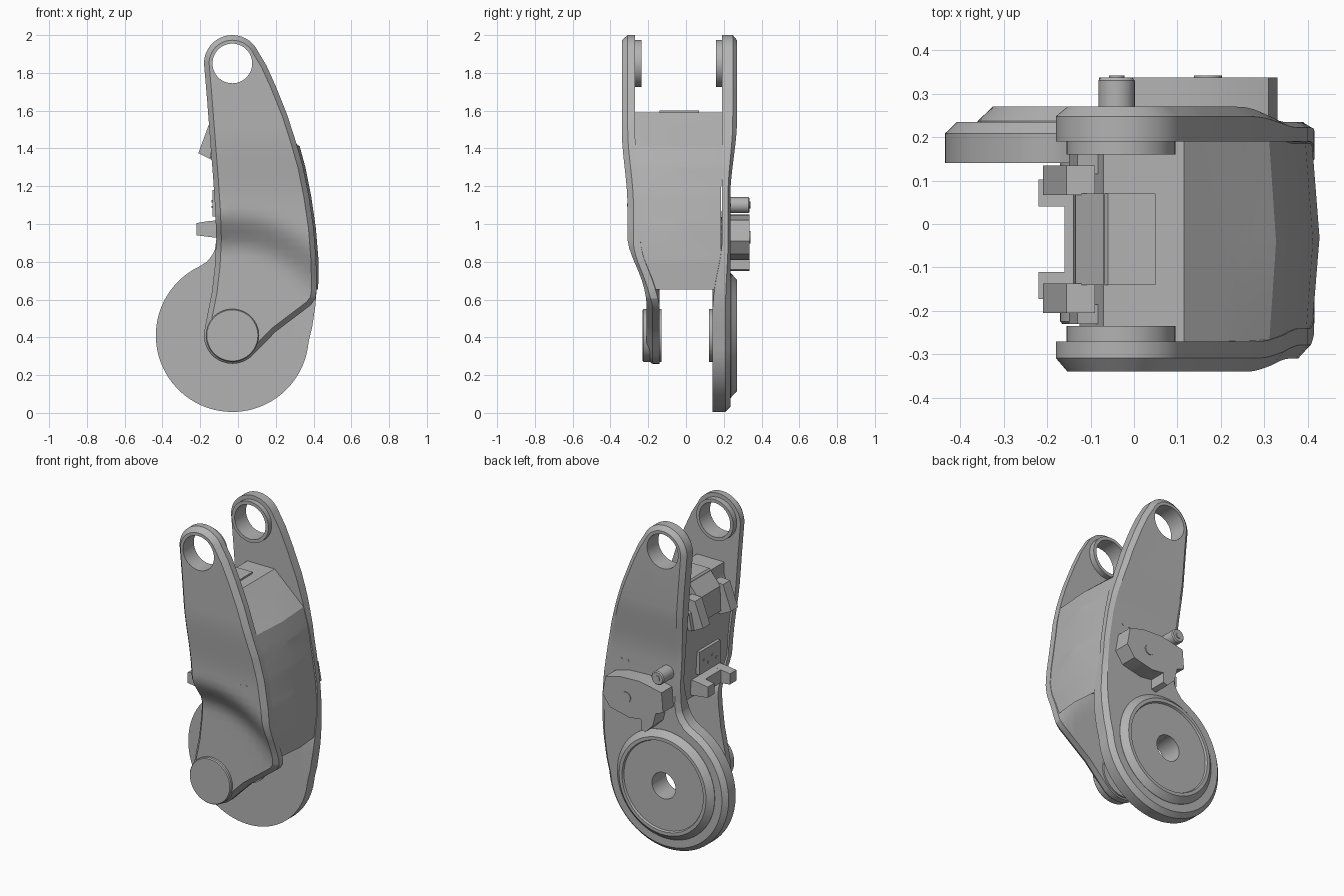
import bpy, bmesh, math
from mathutils import Vector

if "Cube" in bpy.data.objects:
    bpy.data.objects.remove(bpy.data.objects["Cube"])

grey = bpy.data.materials.new("plain_grey")
grey.use_nodes = True
grey.diffuse_color = (0.45, 0.45, 0.45, 1)
grey.node_tree.nodes["Principled BSDF"].inputs["Base Color"].default_value = (0.45, 0.45, 0.45, 1)

PX, PZ, EZ = -0.03, 0.41, 1.85   # joint axis x, pivot height, ear hole height


def finish(name, bm):
    bmesh.ops.recalc_face_normals(bm, faces=bm.faces)
    me = bpy.data.meshes.new(name)
    bm.to_mesh(me)
    bm.free()
    me.materials.append(grey)
    ob = bpy.data.objects.new(name, me)
    bpy.context.collection.objects.link(ob)
    shade(ob)
    return ob


def shade(ob):
    bpy.ops.object.select_all(action='DESELECT')
    ob.select_set(True)
    bpy.context.view_layer.objects.active = ob
    bpy.ops.object.shade_smooth_by_angle(angle=math.radians(25))


def arc(cz, r, a0, a1, n):
    angs = [math.radians(a0 + (a1 - a0) * i / n) for i in range(n + 1)]
    return [(PX + r * math.cos(a), cz + r * math.sin(a)) for a in angs]


def inset(pts, d):
    out = []
    for i, p in enumerate(pts):
        p = Vector(p)
        a = (p - Vector(pts[i - 1])).normalized()
        b = (Vector(pts[(i + 1) % len(pts)]) - p).normalized()
        n = Vector((-a.y - b.y, a.x + b.x)).normalized()
        out.append(p + n * d / max(0.5, n.dot(Vector((-a.y, a.x)))))
    return out


def loft(pts, levels):
    """Counter-clockwise xz outline stacked along y with an inset at each level."""
    bm = bmesh.new()
    rings = [[bm.verts.new((x, y, z)) for x, z in inset(pts, d)] for y, d in levels]
    for r0, r1 in zip(rings, rings[1:]):
        for i in range(len(r0)):
            bm.faces.new((r0[i - 1], r0[i], r1[i], r1[i - 1]))
    bm.faces.new(rings[0])
    bm.faces.new(rings[-1])
    return bm


def cut(bm, co, no):
    bmesh.ops.bisect_plane(bm, geom=bm.verts[:] + bm.edges[:] + bm.faces[:],
                           dist=1e-5, plane_co=co, plane_no=no)


def slab(bm, name, near, far):
    """Slice into a grid, then stretch unit depth between two surfaces."""
    for i in range(22):
        cut(bm, (0, 0, 0.62 + i * 0.042), (0, 0, 1))
    for i in range(11):
        cut(bm, (-0.093 + i * 0.05, 0, 0), (1, 0, 0))
    for v in bm.verts:
        a, b = near(v.co.x, v.co.z), far(v.co.x, v.co.z)
        v.co.y = a + (b - a) * v.co.y
    bmesh.ops.triangulate(bm, faces=[f for f in bm.faces if len(f.verts) > 4])
    return finish(name, bm)


def prism(name, pts, y0, y1, bevel=0.0):
    levels = [(y0, 0), (y1 - bevel, 0)] + ([(y1, bevel)] if bevel else [])
    return finish(name, loft(pts, levels))


def lathe(name, x, z, profile, n=64):
    """Closed (radius, y) profile spun about the y direction."""
    bm = bmesh.new()
    rings = [[bm.verts.new((x + r * math.cos(k * math.tau / n), y, z + r * math.sin(k * math.tau / n)))
              for k in range(n)] for r, y in profile]
    for j in range(len(rings)):
        for k in range(n):
            bm.faces.new((rings[j - 1][k - 1], rings[j - 1][k], rings[j][k], rings[j][k - 1]))
    bmesh.ops.remove_doubles(bm, verts=bm.verts, dist=1e-5)
    return finish(name, bm)


def pin(name, x, z, r, y0, y1, n=32):
    return lathe(name, x, z, [(0, y0), (r, y0), (r, y1), (0, y1)], n)


def bore(ob, z, r):
    tool = pin("bore_cutter", PX, z, r, -1, 1, 64)
    mod = ob.modifiers.new("bore", 'BOOLEAN')
    mod.object, mod.operation, mod.solver = tool, 'DIFFERENCE', 'EXACT'
    bpy.context.view_layer.objects.active = ob
    bpy.ops.object.modifier_apply(modifier=mod.name)
    bpy.data.objects.remove(tool)
    shade(ob)


# Surfaces the side plates and body follow
def ease(t):
    t = min(1, max(0, t))
    return t * t * (3 - 2 * t)


def step(x, z):
    return ease((0.66 - math.hypot(x - PX, z - PZ)) / 0.22)


def front_out(x, z):
    return -0.34 + 0.03 * ease((1.5 - z) / 0.4) + 0.1 * step(x, z)


def back_out(x, z):
    return 0.27 - 0.035 * ease((1.55 - z) / 0.4)


# Side plates with ears
ear = arc(EZ, 0.15, 25, 180, 28)
left_edge = [(-0.163, 1.65), (-0.148, 1.45), (-0.132, 1.25), (-0.12, 1.07), (-0.115, 0.92)]
right_edge = [(0.416, 0.65), (0.414, 0.8), (0.4, 0.98), (0.375, 1.15), (0.345, 1.3),
              (0.305, 1.44), (0.26, 1.58), (0.2, 1.73), (0.15, 1.84)]
front_low = [(-0.122, 0.78), (-0.138, 0.64), (-0.16, 0.53)] + arc(PZ, 0.15, 172, 312, 24) \
    + [(0.2, 0.43), (0.385, 0.57), (0.41, 0.605)]
back_low = [(-0.122, 0.865), (-0.14, 0.83), (-0.165, 0.8)] + arc(PZ, 0.405, 115, 355, 56) \
    + [(0.392, 0.45), (0.41, 0.57)]
levels = [(0, 0), (0.55, 0), (1, 0.027)]

front_plate = slab(loft(ear + left_edge + front_low + right_edge, levels), "front_plate",
                   lambda x, z: front_out(x, z) + 0.07, front_out)
back_plate = slab(loft(ear + left_edge + back_low + right_edge, [(0, 0), (0.72, 0), (1, 0.027)]),
                  "back_plate", lambda x, z: 0.19 - 0.05 * step(x, z), back_out)
bore(front_plate, EZ, 0.105)
bore(back_plate, EZ, 0.105)
bore(back_plate, PZ, 0.08)

# Central body, slightly bulged along its outer side
body_profile = [(0.115, 1.59), (-0.07, 1.59), (-0.07, 1.52), (-0.125, 1.36), (-0.11, 1.05)] \
    + arc(PZ, 0.5, 98, 29, 18) + [(0.41, 0.8), (0.395, 0.98), (0.37, 1.15), (0.34, 1.3), (0.31, 1.41)]
bm = loft(body_profile, [(0, 0), (1, 0)])
cut(bm, (0, 0.5, 0), (0, 1, 0))
for v in bm.verts:
    if 0.1 < v.co.y < 0.9 and v.co.x > 0.3:
        v.co.x += 0.017
slab(bm, "body", lambda x, z: front_out(x, z) + 0.045, lambda x, z: back_out(x, z) - 0.05)

# Ear bushings and pivot parts
for side, a, b in (("front", -0.29, -0.235), ("back", 0.21, 0.16)):
    lathe(side + "_ear_bushing", PX, EZ, [(0.105, a), (0.125, a), (0.125, b), (0.105, b)])
lathe("front_pivot_cap", PX, PZ, [(0, -0.13), (0.14, -0.13), (0.14, -0.224), (0.135, -0.23), (0, -0.23)])
lathe("back_pivot_hub", PX, PZ,
      [(0.08, 0.122), (0.14, 0.122), (0.14, 0.2), (0.33, 0.2), (0.33, 0.237), (0.295, 0.27),
       (0.275, 0.27), (0.27, 0.258), (0.08, 0.258)], 80)

# Sloped housing on top of the body
prism("top_housing", [(0.05, 1.6), (-0.06, 1.6), (-0.135, 1.51), (-0.14, 1.36), (0.05, 1.36)], -0.14, 0.07)

# Paired upper lugs and forked lower bracket on the inner side
MID = -0.035
lug = [(-0.09, 1.53), (-0.155, 1.525), (-0.21, 1.375), (-0.14, 1.34), (-0.09, 1.34)]
prong = [(-0.1, 1.02), (-0.16, 1.015), (-0.22, 1.005), (-0.22, 0.94), (-0.1, 0.925)]
for s, side in ((1, "back"), (-1, "front")):
    prism(side + "_upper_lug", lug, *sorted((MID + s * 0.102, MID + s * 0.17)))
    prism(side + "_lug_foot", [(-0.06, 1.5), (-0.13, 1.45), (-0.15, 1.35), (-0.06, 1.35)],
          *sorted((MID + s * 0.15, MID + s * 0.195)))
    prism(side + "_bracket_prong", prong, *sorted((MID + s * 0.075, MID + s * 0.138)))
prism("bracket_bar", [(-0.09, 1.02), (-0.16, 1.015), (-0.16, 0.935), (-0.09, 0.925)], -0.12, 0.05)

# Small bolted plate
prism("bolted_plate", [(-0.1, 1.18), (-0.135, 1.18), (-0.135, 1.04), (-0.1, 1.04)], -0.14, 0.06)
for i in range(4):
    bm = bmesh.new()
    bmesh.ops.create_cube(bm, size=0.012)
    bmesh.ops.translate(bm, verts=bm.verts, vec=(-0.133, -0.1 + i * 0.04, 1.09 + 0.03 * (i % 2)))
    finish("plate_rivet_%d" % i, bm)

# Clamp block and round post on the back plate
clamp = [(0.33, 0.91), (0.31, 1.02), (0.21, 1.045), (0.08, 1.05), (-0.07, 1.02), (-0.08, 0.9),
         (-0.03, 0.88), (-0.01, 0.8), (0.04, 0.75), (0.07, 0.76), (0.07, 0.82), (0.15, 0.81),
         (0.24, 0.83), (0.28, 0.84)]
prism("clamp_block", clamp, 0.22, 0.337)
pin("clamp_bolt", 0.17, 0.93, 0.032, 0.32, 0.342)
lathe("round_post", -0.04, 1.1, [(0, 0.2), (0.042, 0.2), (0.042, 0.33), (0.036, 0.337), (0, 0.337)], 32)
pin("post_tip", -0.04, 1.1, 0.018, 0.33, 0.342)

# Tiny rivets on both plates
for x in (0.23, 0.275):
    f, b = front_out(x, 1.1), back_out(x, 1.1)
    pin("front_rivet", x, 1.1, 0.008, f - 0.002, f + 0.02, 12)
    pin("back_rivet", x, 1.1, 0.008, b - 0.02, b + 0.002, 12)
